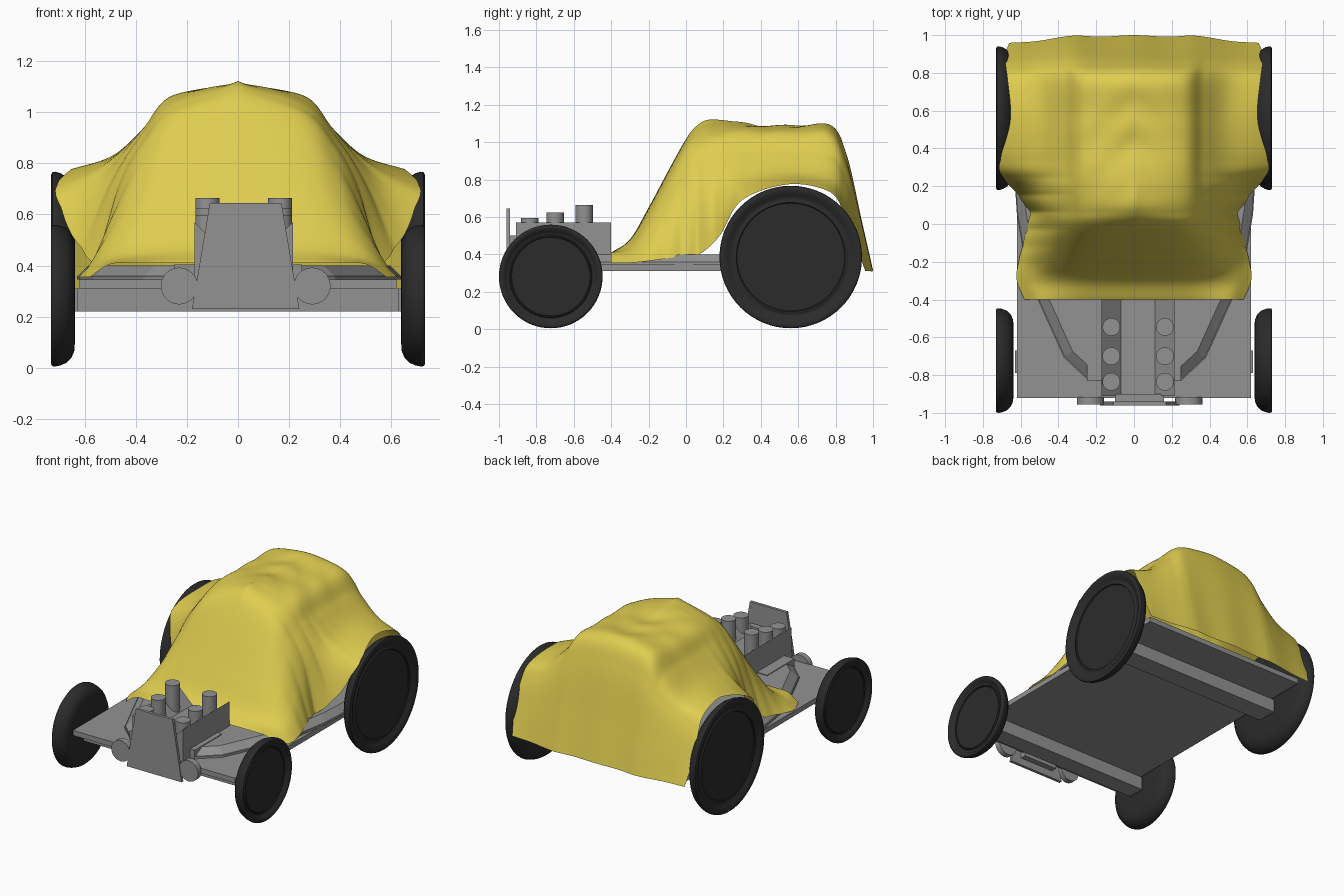
import bpy, bmesh, math
from mathutils import Vector

if "Cube" in bpy.data.objects:
    bpy.data.objects.remove(bpy.data.objects["Cube"])


def material(name, col):
    m = bpy.data.materials.new(name)
    m.diffuse_color = (*col, 1)
    m.use_nodes = True
    m.node_tree.nodes["Principled BSDF"].inputs["Base Color"].default_value = m.diffuse_color
    return m


YELLOW = material("yellow cloth", (0.74, 0.61, 0.08))
GREY = material("grey metal", (0.29, 0.29, 0.29))
BLACK = material("black rubber", (0.024, 0.024, 0.024))


def make(name, verts, faces, mat, smooth=None):
    me = bpy.data.meshes.new(name)
    me.from_pydata(verts, [], faces)
    bm = bmesh.new()
    bm.from_mesh(me)
    bmesh.ops.recalc_face_normals(bm, faces=bm.faces)
    bm.to_mesh(me)
    bm.free()
    ob = bpy.data.objects.new(name, me)
    bpy.context.collection.objects.link(ob)
    me.materials.append(mat)
    if smooth:
        bpy.ops.object.select_all(action='DESELECT')
        ob.select_set(True)
        bpy.context.view_layer.objects.active = ob
        bpy.ops.object.shade_smooth_by_angle(angle=math.radians(smooth))
    return ob


def prism(name, outline, lo, hi, axis, mat=GREY, smooth=None, top=None):
    """Extrude a 2D outline along axis 'z' (points x,y) or 'y' (points x,z), with an optional other top."""
    put = (lambda p, h: (p[0], p[1], h)) if axis == 'z' else (lambda p, h: (p[0], h, p[1]))
    n = len(outline)
    verts = [put(p, lo) for p in outline] + [put(p, hi) for p in top or outline]
    faces = [tuple(range(n)), tuple(range(n, 2 * n))]
    faces += [(i, (i + 1) % n, n + (i + 1) % n, n + i) for i in range(n)]
    return make(name, verts, faces, mat, smooth)


def box(name, x0, x1, y0, y1, z0, z1):
    return prism(name, [(x0, y0), (x1, y0), (x1, y1), (x0, y1)], z0, z1, 'z')


def circle(a, b, r, n=32):
    return [(a + r * math.cos(2 * math.pi * i / n), b + r * math.sin(2 * math.pi * i / n)) for i in range(n)]


# wheels: lathe of (radius fraction, x) with a dished outer face
TYRE = [(0.6, .637), (.78, .64), (.88, .652), (.95, .672), (.985, .695), (1, .715), (.995, .726),
        (.97, .731), (.92, .729), (.87, .717), (.83, .708), (.80, .708), (.785, .714), (.765, .714), (.755, .708)]


def wheel(name, side, cy, r, n=64):
    verts, faces = [], []
    for f, x in TYRE:
        verts += [(side * x, cy + a, r + .005 + b) for a, b in circle(0, 0, f * r, n)]
    for k in range(len(TYRE) - 1):
        for i in range(n):
            j = (i + 1) % n
            faces.append((k * n + i, k * n + j, (k + 1) * n + j, (k + 1) * n + i))
    faces += [tuple(range(n)), tuple(range(len(verts) - n, len(verts)))]
    make(name, verts, faces, BLACK, 50)


for side, word in ((-1, "left"), (1, "right")):
    wheel("front_wheel_" + word, side, -.723, .277)
    wheel("rear_wheel_" + word, side, .56, .381)

# chassis plate and cross beams
box("chassis_plate", -.62, .62, -.92, .90, .31, .345)
box("front_beam", -.63, .63, -.79, -.67, .22, .31)
box("rear_beam", -.64, .64, .50, .64, .22, .31)

# tub with a sloped rim that narrows to the front
half = [(.25, -.83), (.38, -.71), (.575, -.28), (.63, .05), (.64, .20), (.64, .50)]


def tub(inset):
    right = [(x - inset, y + inset * .8) for x, y in half]
    return [(-x + .01, y) for x, y in reversed(right)] + right


prism("tub_base", tub(0), .345, .36, 'z')
prism("tub_rim", tub(.005), .36, .40, 'z', top=tub(.045))

# engine block with a sloped valley, stacks of three heights
CX = .022
sec = [(-.193, .345), (.193, .345), (.193, .57), (.09, .47), (-.09, .47), (-.193, .57)]
prism("engine_block", [(CX + x, z) for x, z in sec], -.91, -.40, 'y')
box("engine_mount", -.25, .25, -.83, -.53, .345, .405)
for y, top in ((-.545, .665), (-.70, .623), (-.835, .595)):
    for s in (-1, 1):
        prism("engine_stack", circle(CX + s * .142, y, .047), .46, top, 'z', GREY, 40)

# radiator and lamps
grille = [(-.21, .23), (.21, .23), (.14, .645), (-.14, .645)]
prism("radiator", [(CX + .008 + x, z) for x, z in grille], -.96, -.94, 'y')
box("radiator_mount", -.1, .16, -.94, -.90, .28, .5)
for s in (-1, 1):
    prism("head_lamp", circle(CX + .008 + s * .26, .32, .072), -.955, -.915, 'y', GREY, 40)

# cloth stations: y, ridge z, then x z of shoulder, side, flare and hem
CLOTH = [
    (-.40, .41, .25, .41, .40, .41, .50, .405, .58, .355),
    (-.30, .48, .25, .475, .40, .45, .53, .415, .62, .355),
    (-.20, .65, .27, .63, .41, .57, .52, .47, .61, .365),
    (-.02, .98, .25, .945, .38, .82, .475, .635, .56, .39),
    (.07, 1.08, .25, 1.02, .37, .895, .47, .71, .55, .40),
    (.18, 1.10, .26, 1.05, .37, .93, .50, .74, .63, .50),
    (.30, 1.095, .26, 1.06, .37, .935, .51, .80, .71, .69),
    (.55, 1.085, .26, 1.055, .37, .935, .49, .83, .655, .775),
    (.77, 1.09, .26, 1.05, .37, .92, .50, .80, .67, .735),
    (.86, .93, .27, .89, .39, .79, .52, .70, .68, .63),
    (.94, .58, .29, .57, .42, .53, .55, .49, .68, .45),
    (1.0, .315, .30, .31, .43, .31, .55, .31, .66, .31),
]


def spline(pts, t):
    """Catmull-Rom through vectors, t counted in segments."""
    i = min(int(t), len(pts) - 2)
    f = t - i
    b, c = pts[i], pts[i + 1]
    a = pts[i - 1] if i else b * 2 - c
    d = pts[i + 2] if i + 2 < len(pts) else c * 2 - b
    return .5 * (2 * b + (c - a) * f + (2 * a - 5 * b + 4 * c - d) * f * f + (3 * b - a - 3 * c + d) * f ** 3)


NU, NV = 96, 130
rows = [Vector(r) for r in CLOTH]
verts, faces = [], []
for v in range(NV + 1):
    s = spline(rows, v / NV * (len(rows) - 1))
    y = s[0]
    rail = [Vector((0, s[1]))] + [Vector((s[k], s[k + 1])) for k in (2, 4, 6, 8)]
    full = [Vector((-p.x, p.y)) for p in reversed(rail[1:])] + rail
    for u in range(NU + 1):
        x, z = spline(full, u / NU * 8)
        # ridge crease, roof wrinkles, side folds, curved rear skirt
        ax = abs(x)
        roof = math.exp(-((y - .45) / .3) ** 2) * math.exp(-(x / .3) ** 2)
        z += .025 * math.exp(-ax / .06) * math.exp(-((y - .15) / .12) ** 2)
        z += roof * .009 * math.sin(26 * y + 14 * ax) * math.cos(11 * x)
        fold = max(0, min(1, (ax - .3) / .25)) * math.exp(-((y - .1) / .22) ** 2)
        x += math.copysign(fold * .012 * math.sin(34 * y + 1), x)
        back = max(0, min(1, (y - .75) / .25))
        yy = y - back * .04 * max(0, (ax - .3) / .36) + back * .008 * (math.cos(18 * x) - 1) * .5
        verts.append((x, yy, z))
for v in range(NV):
    for u in range(NU):
        a = v * (NU + 1) + u
        faces.append((a, a + 1, a + NU + 2, a + NU + 1))
make("cloth_cover", verts, faces, YELLOW, 60)
